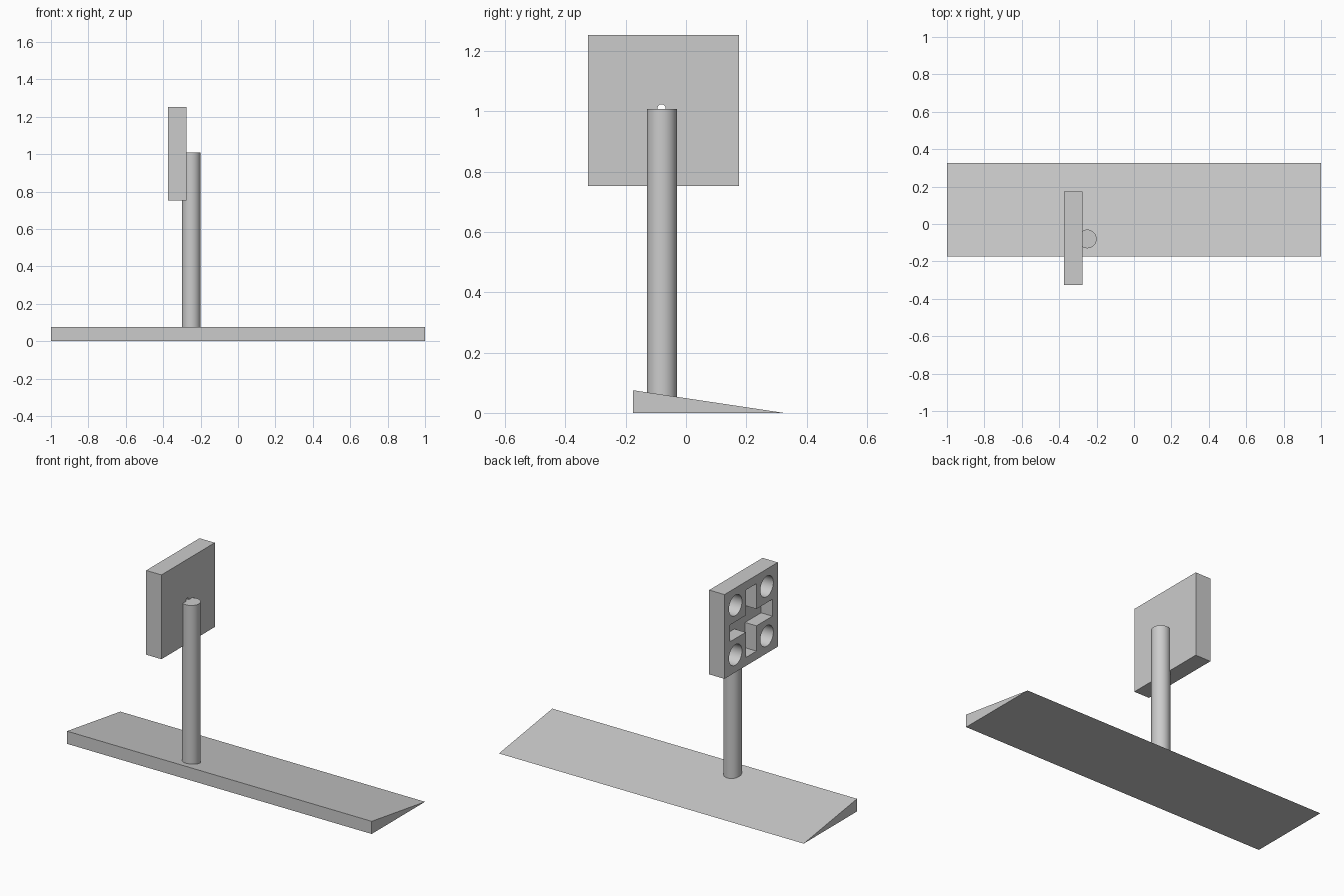
import bpy
import bmesh
from math import pi, radians
from mathutils import Matrix, Vector

if "Cube" in bpy.data.objects:
    bpy.data.objects.remove(bpy.data.objects["Cube"])

grey = bpy.data.materials.new("plain grey")
grey.use_nodes = True
grey.diffuse_color = (0.6, 0.6, 0.6, 1)
grey.node_tree.nodes["Principled BSDF"].inputs["Base Color"].default_value = (0.6, 0.6, 0.6, 1)


def add_object(name, bm):
    bmesh.ops.recalc_face_normals(bm, faces=bm.faces)
    mesh = bpy.data.meshes.new(name)
    bm.to_mesh(mesh)
    bm.free()
    mesh.materials.append(grey)
    obj = bpy.data.objects.new(name, mesh)
    bpy.context.collection.objects.link(obj)
    return obj


def prism(name, profile, x0, x1):
    """Extrude a (y, z) outline along x."""
    bm = bmesh.new()
    rings = [[bm.verts.new((x, y, z)) for y, z in profile] for x in (x0, x1)]
    for ring in rings:
        bm.faces.new(ring)
    near, far = rings
    for i in range(len(profile)):
        bm.faces.new((near[i - 1], near[i], far[i], far[i - 1]))
    return add_object(name, bm)


def cylinder(name, radius, length, centre, along_x=False):
    bm = bmesh.new()
    turn = Matrix.Rotation(pi / 2, 4, "Y") if along_x else Matrix.Identity(4)
    bmesh.ops.create_cone(bm, cap_ends=True, segments=48, radius1=radius, radius2=radius,
                          depth=length, matrix=Matrix.Translation(Vector(centre)) @ turn)
    return add_object(name, bm)


def activate(obj):
    bpy.ops.object.select_all(action="DESELECT")
    obj.select_set(True)
    bpy.context.view_layer.objects.active = obj


def cut(target, cutter):
    cutter.hide_render = True
    mod = target.modifiers.new("cut", "BOOLEAN")
    mod.operation = "DIFFERENCE"
    mod.solver = "EXACT"
    mod.object = cutter
    activate(target)
    bpy.ops.object.modifier_apply(modifier=mod.name)
    bpy.data.objects.remove(cutter)


def smooth(obj):
    activate(obj)
    bpy.ops.object.shade_smooth_by_angle(angle=radians(30))


# Wedge-shaped base, thick along the front
prism("wedge_base", [(-0.175, 0), (0.325, 0), (-0.175, 0.075)], -1, 1)

# Round post
post = cylinder("post", 0.05, 0.998, (-0.25, -0.08, 0.509))
smooth(post)

# Square panel
cy, cz, half = -0.075, 1.003, 0.25
back, front, floor = -0.275, -0.375, -0.3
corners = [(-1, -1), (1, -1), (1, 1), (-1, 1)]
panel = prism("panel", [(cy + half * a, cz + half * b) for a, b in corners], front, back)

# Cross-shaped pocket, outlined counter-clockwise corner by corner
inner, outer = 0.05, 0.2
cross = []
for sy, sz in corners:
    elbow = [(outer, inner), (inner, inner), (inner, outer)]
    if sy * sz < 0:
        elbow.reverse()
    cross += [(cy + sy * y, cz + sz * z) for y, z in elbow]
cut(panel, prism("cross_cutter", cross, front - 0.05, floor))

# Four round pockets in the corners
for sy, sz in corners:
    cut(panel, cylinder("pocket_cutter", 0.061, 0.125,
                        (floor - 0.0625, cy + 0.147 * sy, cz + 0.147 * sz), True))

# Small bore through the middle
cut(panel, cylinder("bore_cutter", 0.0135, 0.3, (-0.3, -0.081, 1.01), True))
smooth(panel)
